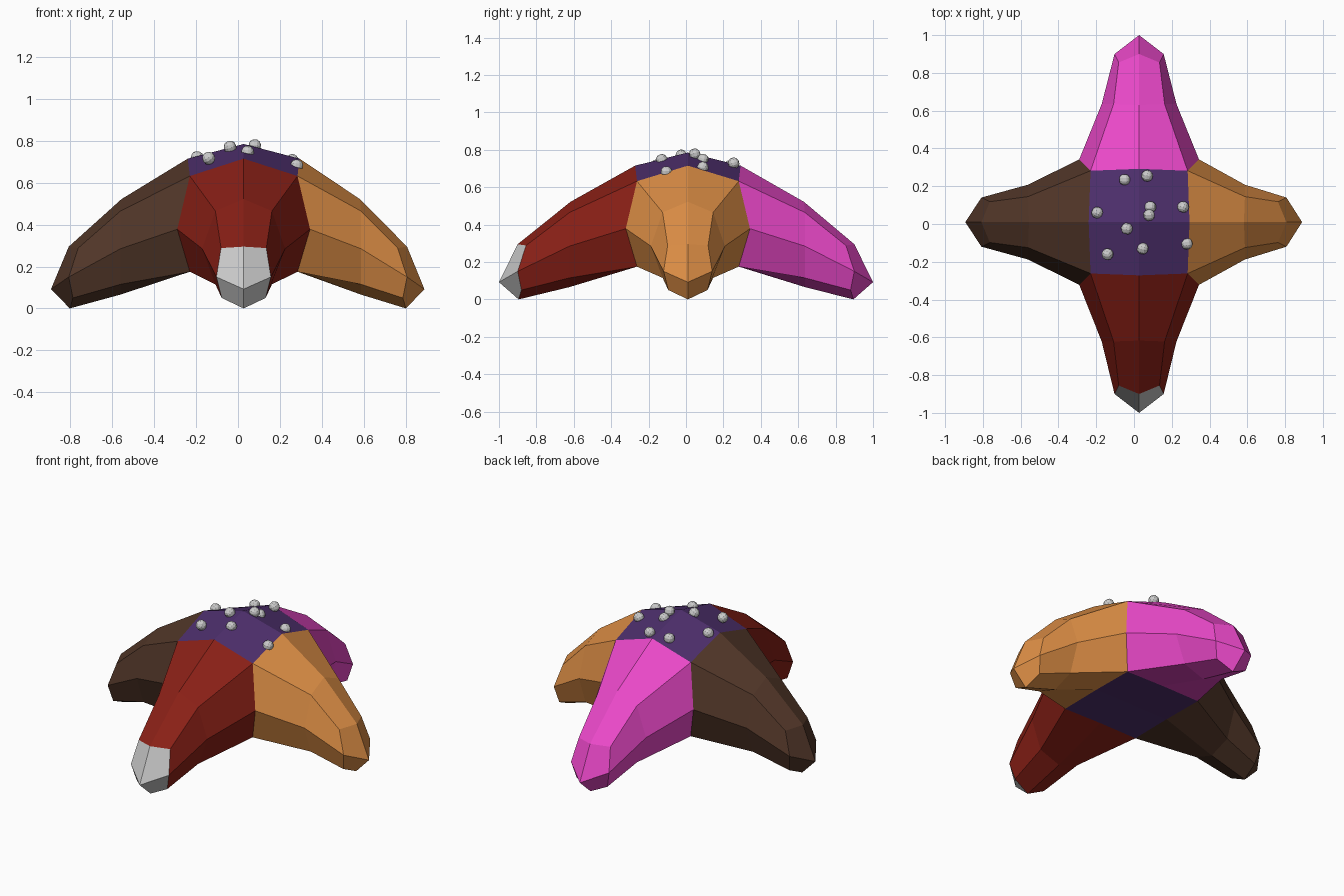
import bpy, bmesh
from mathutils import Vector

if "Cube" in bpy.data.objects:
    bpy.data.objects.remove(bpy.data.objects["Cube"])

CENTRE = Vector((0.027, 0.01, 0))
HX, HY = 0.257, 0.272          # half size of the body at its corners


def material(name, rgb):
    m = bpy.data.materials.new(name)
    m.diffuse_color = (*rgb, 1)
    m.use_nodes = True
    m.node_tree.nodes["Principled BSDF"].inputs["Base Color"].default_value = m.diffuse_color
    return m


def add_object(name, verts, faces, mat=None, fix=True):
    me = bpy.data.meshes.new(name)
    me.from_pydata(verts, [], faces)
    if fix:
        bm = bmesh.new()
        bm.from_mesh(me)
        bmesh.ops.remove_doubles(bm, verts=bm.verts, dist=1e-4)
        bmesh.ops.recalc_face_normals(bm, faces=bm.faces)
        bm.to_mesh(me)
        bm.free()
    ob = bpy.data.objects.new(name, me)
    bpy.context.collection.objects.link(ob)
    if mat:
        me.materials.append(mat)
    return ob


def ring(half):
    """Mirror five (out, side, z) points, top to bottom, into an 8-sided ring."""
    return half + [(o, -s, z) for o, s, z in half[3:0:-1]]


# Arms: three rings and a pointed end made of four quads
def arm(name, direction, lengths, mat, tip_mat=None):
    d = Vector((*direction, 0))
    side = Vector((-d.y, d.x, 0))
    out, wide = (HX, HY) if d.x else (HY, HX)
    mid, end, tip = lengths
    base = ring([(out + .01, 0, .715), (out, wide, .632), (out + .06, wide + .06, .378),
                 (out, wide, .175), (out, 0, .178)])
    middle = ring([(mid - .005, 0, .522), (mid, .135, .465), (mid, .198, .285),
                   (mid, .135, .115), (mid, 0, .066)])
    last = ring([(end, 0, .295), (end - .045, .108, .288), (end, .13, .15),
                 (end - .02, .105, .05), (end - .005, 0, 0)])
    pts = [CENTRE + d * o + side * s + Vector((0, 0, z))
           for o, s, z in base + middle + last + [(tip, 0, .092)]]
    tube = [(r * 8 + i, r * 8 + (i + 1) % 8, r * 8 + 8 + (i + 1) % 8, r * 8 + 8 + i)
            for r in range(2) for i in range(8)]
    cap = [(16 + i, 16 + i + 1, 16 + (i + 2) % 8, 24) for i in (0, 2, 4, 6)]
    if tip_mat == "plain":
        add_object(name, pts, tube, mat)
        shift = [tuple(i - 16 for i in f) for f in cap]
        add_object(name + "_tip", pts[16:], [f[::-1] for f in shift], None)
    else:
        add_object(name, pts, tube + cap, mat)


arm("front_arm", (0, -1), (.632, .91, 1.01), material("red", (.25, .014, .008)), "plain")
arm("back_arm", (0, 1), (.625, .89, .99), material("pink", (.82, .065, .58)))
arm("right_arm", (1, 0), (.56, .78, .863), material("orange", (.72, .27, .06)))
arm("left_arm", (-1, 0), (.588, .835, .92), material("brown", (.085, .038, .022)))

# Body: domed top of four quads and a flat underside
grid = []
for j in (-1, 0, 1):
    for i in (-1, 0, 1):
        grow = .01 if i * j == 0 else 0
        z = (.785, .715, .632)[abs(i) + abs(j)]
        grid.append(CENTRE + Vector((i * (HX + grow), j * (HY + grow), z)))
under = [CENTRE + Vector((i * HX, j * HY, .178 if i * j == 0 else .175))
         for j in (-1, 0, 1) for i in (-1, 0, 1)]
quads = [(a, a + 1, a + 4, a + 3) for a in (0, 1, 3, 4)]
add_object("body", grid + under,
           quads + [tuple(i + 9 for i in q[::-1]) for q in quads],
           material("purple", (.075, .028, .15)), fix=False)

# Bumps: small rounded cubes scattered on the top
bumps = [(-.05, .235, .715), (.07, .255, .728), (-.195, .06, .72), (.087, .09, .748),
         (.08, .047, .777), (.26, .09, .706), (-.038, -.025, .77), (.28, -.105, .682),
         (-.14, -.16, .717), (.046, -.13, .747)]
for n, pos in enumerate(bumps):
    bm = bmesh.new()
    bmesh.ops.create_cube(bm, size=1)
    bmesh.ops.subdivide_edges(bm, edges=bm.edges[:], cuts=2, use_grid_fill=True)
    for v in bm.verts:
        v.co = v.co.normalized() * .031
    me = bpy.data.meshes.new("bump")
    bm.to_mesh(me)
    bm.free()
    ob = bpy.data.objects.new(f"bump_{n + 1}", me)
    ob.location = pos
    ob.rotation_euler = (n * .7, n * 1.1, n * .5)
    bpy.context.collection.objects.link(ob)
